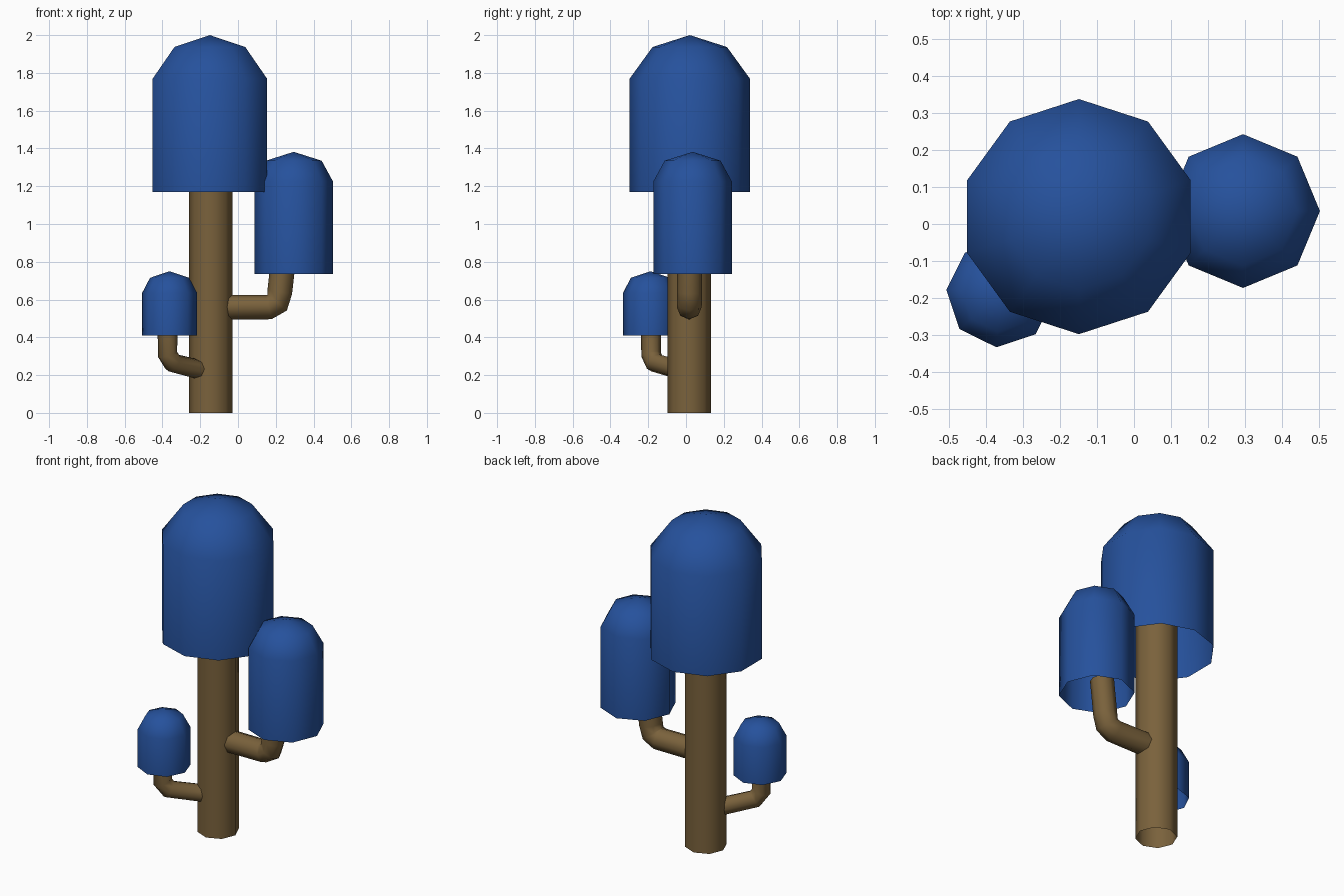
import bpy, bmesh, math
from mathutils import Vector

cube = bpy.data.objects.get("Cube")
if cube:
    bpy.data.objects.remove(cube, do_unlink=True)


def make_material(name, color):
    mat = bpy.data.materials.new(name)
    mat.use_nodes = True
    mat.diffuse_color = (*color, 1)
    bsdf = next(n for n in mat.node_tree.nodes if n.type == 'BSDF_PRINCIPLED')
    bsdf.inputs["Base Color"].default_value = (*color, 1)
    bsdf.inputs["Roughness"].default_value = 0.9
    return mat


blue = make_material("leaf blue", (0.019, 0.083, 0.335))
brown = make_material("bark brown", (0.195, 0.122, 0.045))


def lathe(name, center, sides, turn, profile, mat):
    """Smooth, open-bottomed shell from (radius, z) pairs; radius 0 closes it."""
    bm = bmesh.new()
    previous = None
    for radius, z in profile:
        if radius == 0:
            ring = [bm.verts.new((0, 0, z))] * sides
        else:
            angles = [math.radians(turn) + math.tau * i / sides for i in range(sides)]
            ring = [bm.verts.new((radius * math.cos(a), radius * math.sin(a), z))
                    for a in angles]
        if previous:
            for i in range(sides):
                j = (i + 1) % sides
                corners = [previous[i], previous[j], ring[j]]
                if radius:
                    corners.append(ring[i])
                bm.faces.new(corners).smooth = True
        previous = ring
    mesh = bpy.data.meshes.new(name)
    bm.to_mesh(mesh)
    bm.free()
    mesh.materials.append(mat)
    obj = bpy.data.objects.new(name, mesh)
    obj.location = (*center, 0)
    bpy.context.collection.objects.link(obj)


def branch(name, points, radius):
    """Eight-sided bent tube along a path."""
    curve = bpy.data.curves.new(name, 'CURVE')
    curve.dimensions = '3D'
    curve.bevel_depth = radius
    curve.bevel_resolution = 2
    spline = curve.splines.new('POLY')
    spline.points.add(len(points) - 1)
    for p, co in zip(spline.points, points):
        p.co = (*co, 1)
    spline.use_smooth = True
    curve.materials.append(brown)
    obj = bpy.data.objects.new(name, curve)
    bpy.context.collection.objects.link(obj)
    bpy.ops.object.select_all(action='DESELECT')
    obj.select_set(True)
    bpy.context.view_layer.objects.active = obj
    bpy.ops.object.convert(target='MESH')


# Trunk and two bent branches
lathe("trunk", (-0.145, 0.017), 8, 0, [(0.115, 0), (0.115, 1.35)], brown)
branch("left_branch", [(-0.12, 0.017, 0.56), (0.162, 0.017, 0.56),
                       (0.207, 0.018, 0.583), (0.221, 0.019, 0.64),
                       (0.245, 0.02, 0.85)], 0.066)
branch("right_branch", [(-0.13, 0.03, 0.21), (-0.345, -0.165, 0.265),
                        (-0.373, -0.185, 0.31), (-0.373, -0.185, 0.5)], 0.053)

# Domed foliage shells, open underneath
lathe("top_foliage", (-0.149, 0.02), 10, 18,
      [(0.318, 1.17), (0.318, 1.77), (0.197, 1.937), (0, 2.0)], blue)
lathe("left_foliage", (0.295, 0.035), 8, 0,
      [(0.208, 0.735), (0.208, 1.225), (0.148, 1.335), (0, 1.382)], blue)
lathe("right_foliage", (-0.362, -0.188), 8, -4,
      [(0.146, 0.41), (0.146, 0.635), (0.104, 0.715), (0, 0.75)], blue)
